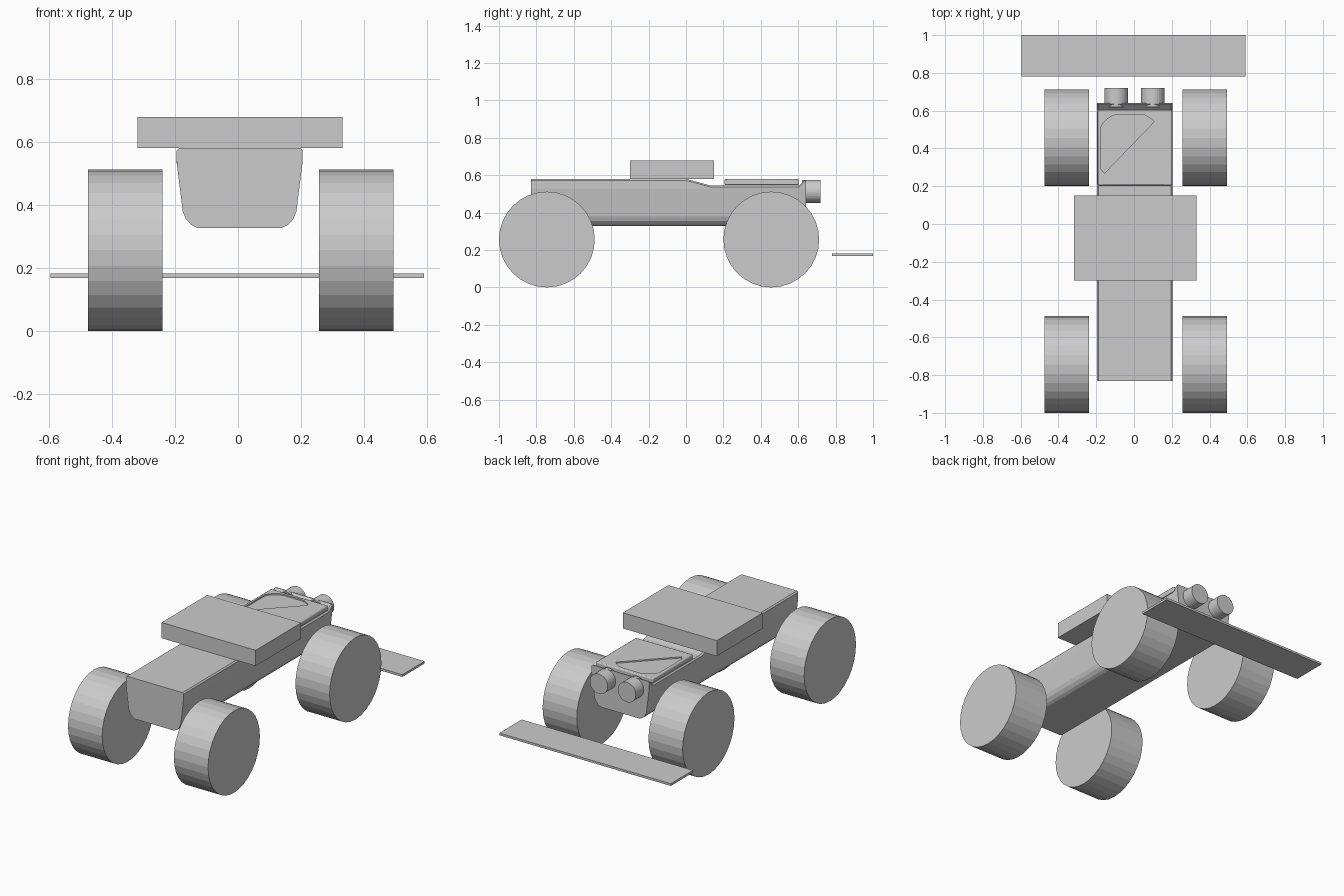
import bpy, bmesh, math
from mathutils import Matrix

if "Cube" in bpy.data.objects:
    bpy.data.objects.remove(bpy.data.objects["Cube"])

CX = 0.005  # body centre line


def make(name, bm):
    bmesh.ops.recalc_face_normals(bm, faces=bm.faces)
    me = bpy.data.meshes.new(name)
    bm.to_mesh(me)
    bm.free()
    ob = bpy.data.objects.new(name, me)
    bpy.context.collection.objects.link(ob)
    return ob


def box(name, lo, hi):
    bm = bmesh.new()
    bmesh.ops.create_cube(bm, size=1)
    for v in bm.verts:
        v.co = [l + (c + 0.5) * (h - l) for c, l, h in zip(v.co, lo, hi)]
    return make(name, bm)


def cylinder(name, centre, radius, length, axis, sides=32):
    rot = Matrix.Rotation(math.pi / 2, 4, 'Y' if axis == 'X' else 'X')
    bm = bmesh.new()
    bmesh.ops.create_cone(bm, cap_ends=True, segments=sides, radius1=radius,
                          radius2=radius, depth=length,
                          matrix=Matrix.Translation(centre) @ rot)
    return make(name, bm)


# Chassis: tub-shaped section lofted along y, the deck dips behind the block
half = [(0.135, 0.327), (0.153, 0.336), (0.17, 0.354), (0.18, 0.378), (0.199, 0.53)]
stations = [(-0.83, 0.58), (0.0, 0.58), (0.13, 0.545), (0.605, 0.545),
            (0.635, 0.575), (0.641, 0.575)]
bm = bmesh.new()
rings = []
for y, top in stations:
    side = half + [(0.2, top - 0.008), (0.192, top)]
    loop = side + [(-x, z) for x, z in reversed(side)]
    rings.append([bm.verts.new((CX + x, y, z)) for x, z in loop])
for a, b in zip(rings, rings[1:]):
    for i in range(len(a)):
        j = (i + 1) % len(a)
        bm.faces.new((a[i], a[j], b[j], b[i]))
bm.faces.new(rings[0])
bm.faces.new(rings[-1])
make("chassis", bm)

# Wheels
for end, y in (("front", -0.744), ("rear", 0.456)):
    for side, x in (("left", -0.357), ("right", 0.375)):
        cylinder(f"{end}_{side}_wheel", (x, y, 0.256), 0.256, 0.236, 'X')

# Cross block on the deck and low rear wing
box("deck_block", (-0.318, -0.3, 0.58), (0.332, 0.15, 0.678))
box("rear_wing", (-0.595, 0.78, 0.168), (0.59, 1.0, 0.182))

# Exhaust pipes
for side, x in (("left", -0.095), ("right", 0.099)):
    cylinder(f"{side}_exhaust", (x, 0.67, 0.513), 0.062, 0.1, 'Y')

# Rear deck panel with softened edges
panel = box("rear_panel", (CX - 0.197, 0.205, 0.548), (CX + 0.197, 0.602, 0.579))
bev = panel.modifiers.new("bevel", 'BEVEL')
bev.width, bev.segments = 0.006, 2

# Shallow half-round recess in the panel
bm = bmesh.new()
start, arc = math.radians(46), math.pi
pts = [(-0.025 + 0.19 * math.cos(start + arc * i / 20),
        0.405 + 0.19 * math.sin(start + arc * i / 20)) for i in range(21)]
pts = [(max(x, -0.175), min(y, 0.58)) for x, y in pts]
face = bm.faces.new([bm.verts.new((x, y, 0.571)) for x, y in pts])
ext = bmesh.ops.extrude_face_region(bm, geom=[face])
for v in ext["geom"]:
    if isinstance(v, bmesh.types.BMVert):
        v.co.z = 0.6
cutter = make("panel_cutter", bm)
cutter.hide_render = True
cutter.hide_viewport = True
cut = panel.modifiers.new("recess", 'BOOLEAN')
cut.operation, cut.solver, cut.object = 'DIFFERENCE', 'EXACT', cutter

bpy.ops.object.select_all(action='DESELECT')
panel.select_set(True)
bpy.context.view_layer.objects.active = panel
bpy.ops.object.shade_smooth_by_angle()
